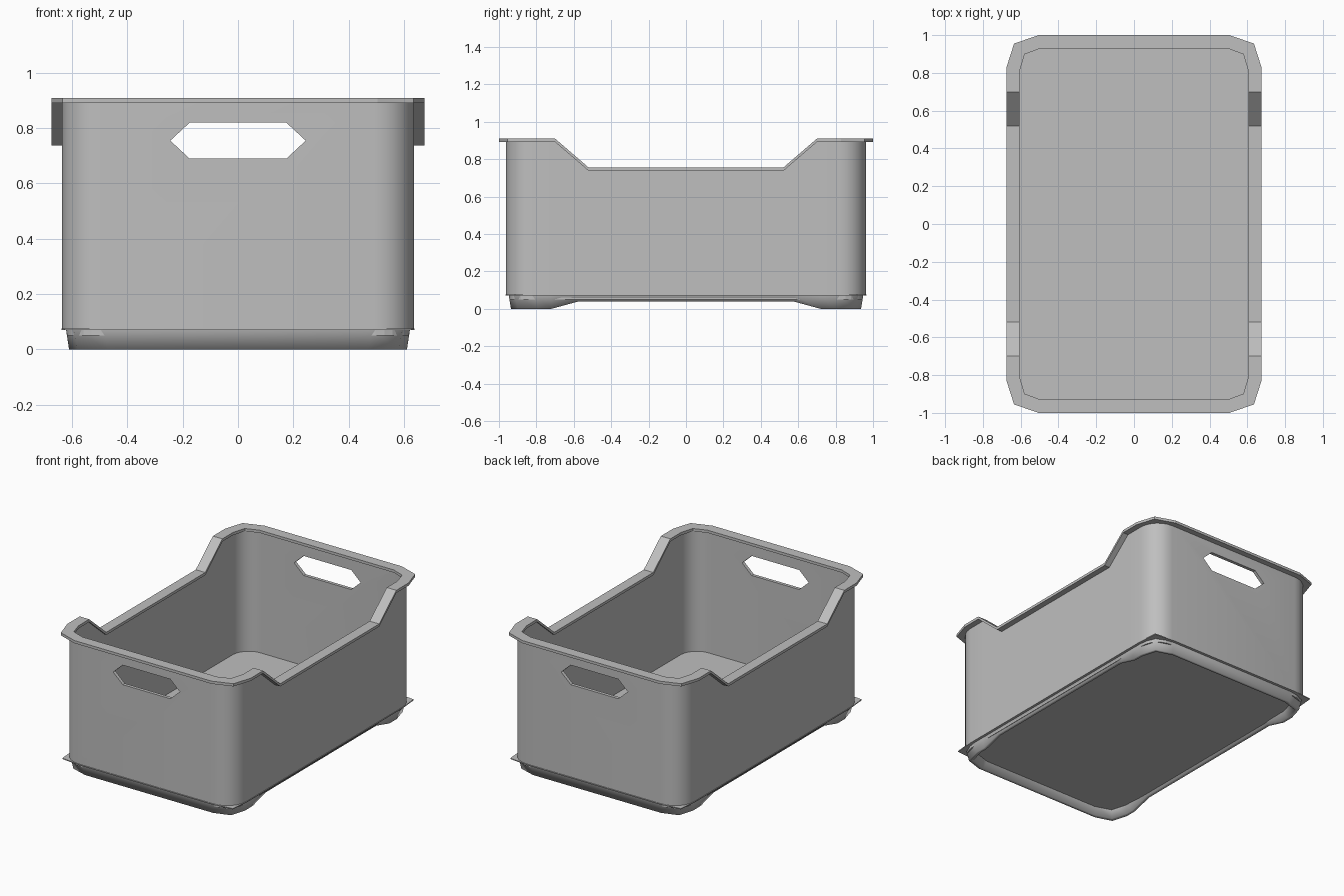
import bpy, bmesh, math

cube = bpy.data.objects.get("Cube")
if cube:
    bpy.data.objects.remove(cube, do_unlink=True)

grey = bpy.data.materials.new("grey_plastic")
grey.use_nodes = True
COLOR = (0.52, 0.52, 0.52, 1)
grey.diffuse_color = COLOR
grey.node_tree.nodes["Principled BSDF"].inputs["Base Color"].default_value = COLOR

CHAMFER = [(0, 0.17), (0.04, 0.045), (0.17, 0)]      # faceted corner insets
POINTED = [(0, 0.15), (0.012, 0.015), (0.15, 0)]     # sharper corner insets


def round_corner(r, n=6):
    angles = [i * math.pi / 2 / n for i in range(n + 1)]
    return [(r - r * math.cos(a), r - r * math.sin(a)) for a in angles]


def outline(hx, hy, corner, stops=()):
    """Rounded rectangle, counter-clockwise, with extra points on the long sides."""
    quarter = [(hx, y) for y in stops] + [(hx - a, hy - b) for a, b in corner]
    half = quarter + [(-x, y) for x, y in reversed(quarter)]
    return half + [(-x, -y) for x, y in half]


def ramp(y, y0, y1, z0, z1):
    t = min(max((abs(y) - y0) / (y1 - y0), 0), 1)
    return z0 + (z1 - z0) * t


def finish(name, bm, angle):
    bmesh.ops.recalc_face_normals(bm, faces=bm.faces)
    mesh = bpy.data.meshes.new(name)
    bm.to_mesh(mesh)
    bm.free()
    mesh.materials.append(grey)
    obj = bpy.data.objects.new(name, mesh)
    bpy.context.collection.objects.link(obj)
    bpy.ops.object.select_all(action="DESELECT")
    obj.select_set(True)
    bpy.context.view_layer.objects.active = obj
    if angle:
        bpy.ops.object.shade_smooth_by_angle(angle=math.radians(angle))
    return obj


def loft(name, loops, ring=True, angle=35):
    """Skin a stack of loops; a ring joins last to first, otherwise ends are capped."""
    bm = bmesh.new()
    rows = [[bm.verts.new(p) for p in loop] for loop in loops]
    pairs = list(zip(rows, rows[1:]))
    if ring:
        pairs.append((rows[-1], rows[0]))
    else:
        bm.faces.new(rows[0])
        bm.faces.new(rows[-1])
    n = len(rows[0])
    for a, b in pairs:
        for i in range(n):
            j = (i + 1) % n
            bm.faces.new((a[i], a[j], b[j], b[i]))
    return finish(name, bm, angle)


def flat(points, z):
    return [(x, y, z) for x, y in points]


# Rim with a dip along each long side
RIM_STOPS = (0.52, 0.70)


def rim_loop(hx, hy, corner, drop):
    return [(x, y, ramp(y, *RIM_STOPS, 0.755, 0.91) - drop)
            for x, y in outline(hx, hy, corner, RIM_STOPS)]


inner_corner = [(a * 0.65, b * 0.7) for a, b in CHAMFER]
loft("rim", [rim_loop(0.675, 1.0, CHAMFER, 0), rim_loop(0.605, 0.93, inner_corner, 0),
             rim_loop(0.605, 0.93, inner_corner, 0.018), rim_loop(0.675, 1.0, CHAMFER, 0.018)],
     angle=15)

# Walls, following the rim
outer, inner = round_corner(0.14), round_corner(0.12)
wall = loft("walls", [
    flat(outline(0.636, 0.962, outer, RIM_STOPS), 0.072),
    rim_loop(0.636, 0.962, outer, 0.01),
    rim_loop(0.615, 0.94, inner, 0.01),
    flat(outline(0.615, 0.94, inner, RIM_STOPS), 0.072)])

# Hand holes cut through both end walls
hexagon = [(0.245, 0.755), (0.175, 0.82), (-0.175, 0.82),
           (-0.245, 0.755), (-0.175, 0.69), (0.175, 0.69)]
cutter = loft("hand_hole_cutter", [[(x, y, z) for x, z in hexagon] for y in (-1.2, 1.2)],
              ring=False, angle=0)
cutter.hide_render = True
cut = wall.modifiers.new("hand_holes", "BOOLEAN")
cut.operation = "DIFFERENCE"
cut.solver = "EXACT"
cut.object = cutter
bpy.context.view_layer.objects.active = wall
bpy.ops.object.modifier_apply(modifier=cut.name)
bpy.data.objects.remove(cutter, do_unlink=True)

# Thin ledge under the walls
ledge = outline(0.639, 0.966, POINTED)
loft("bottom_ledge", [flat(ledge, 0.070), flat(ledge, 0.076)], ring=False, angle=0)

# Floor plate
floor = outline(0.618, 0.943, inner)
loft("floor", [flat(floor, 0.05), flat(floor, 0.09)], ring=False, angle=0)

# Foot ring, arched along the long sides
FOOT_STOPS = (0.58, 0.72)


def foot_loop(hx, hy, z):
    return [(x, y, z + (0.07 - z) / 0.07 * ramp(y, *FOOT_STOPS, 0.038, 0))
            for x, y in outline(hx, hy, POINTED_FOOT, FOOT_STOPS)]


POINTED_FOOT = [(0, 0.14), (0.03, 0.035), (0.14, 0)]
loft("foot_ring", [foot_loop(0.622, 0.948, 0.072), foot_loop(0.611, 0.936, 0.0),
                   foot_loop(0.592, 0.917, 0.0), foot_loop(0.572, 0.897, 0.06)], angle=85)
